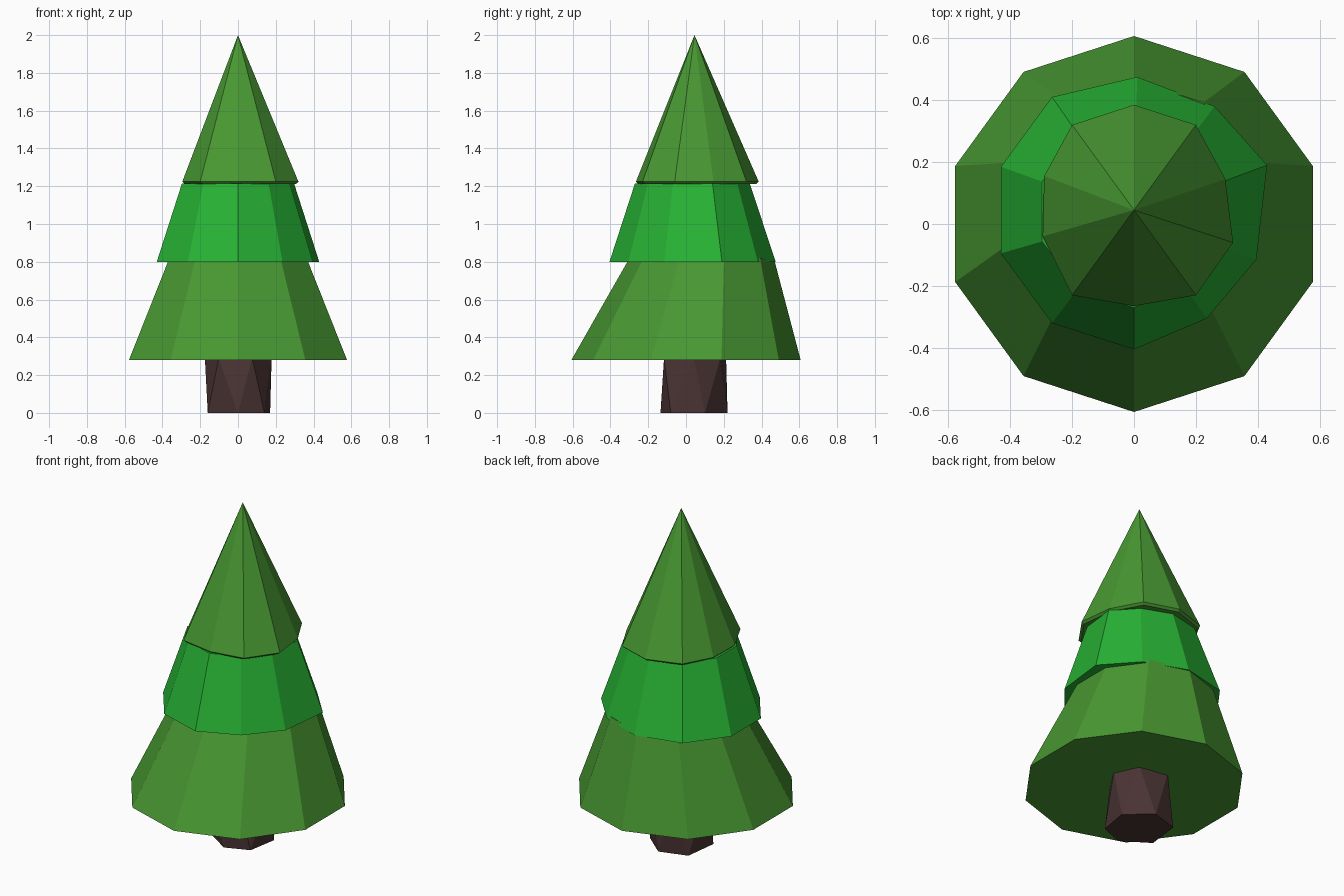
import bpy
import bmesh
from math import cos, sin, radians

if "Cube" in bpy.data.objects:
    bpy.data.objects.remove(bpy.data.objects["Cube"], do_unlink=True)


def material(name, rgb):
    mat = bpy.data.materials.new(name)
    mat.use_nodes = True
    mat.diffuse_color = (*rgb, 1)
    mat.node_tree.nodes["Principled BSDF"].inputs["Base Color"].default_value = (*rgb, 1)
    return mat


def ring(points, z, scale=1.0, centre=0.0, shift=0.0):
    """Lift an outline to height z, scaled about (0, centre) and moved back by shift."""
    return [(x * scale, centre + (y - centre) * scale + shift, z) for x, y in points]


def polygon(angles, radius, centre=0.0):
    return [(radius * cos(radians(a)), centre + radius * sin(radians(a))) for a in angles]


def loft(name, rings, mat, apex=None, twisted=False):
    """Skin a stack of rings, closing the bottom and the top (flat or to an apex)."""
    bm = bmesh.new()
    loops = [[bm.verts.new(p) for p in r] for r in rings]
    n = len(loops[0])
    bm.faces.new(loops[0])
    for low, high in zip(loops, loops[1:]):
        for i in range(n):
            j = (i + 1) % n
            if twisted:
                bm.faces.new((low[i], high[j], high[i]))
                bm.faces.new((low[i], low[j], high[j]))
            else:
                bm.faces.new((low[i], low[j], high[j], high[i]))
    if apex:
        tip = bm.verts.new(apex)
        for i in range(n):
            bm.faces.new((loops[-1][i], loops[-1][(i + 1) % n], tip))
    else:
        bm.faces.new(loops[-1])
    bmesh.ops.recalc_face_normals(bm, faces=bm.faces)
    mesh = bpy.data.meshes.new(name)
    bm.to_mesh(mesh)
    bm.free()
    mesh.materials.append(mat)
    obj = bpy.data.objects.new(name, mesh)
    bpy.context.collection.objects.link(obj)


leaf = material("leaf green", (0.065, 0.314, 0.032))
bright = material("bright green", (0.020, 0.445, 0.034))
bark = material("dark bark", (0.069, 0.034, 0.034))

# Trunk: rough six-sided post, twisted half a step
trunk_base = [(.14, -.08), (.17, .10), (.03, .22), (-.135, .17), (-.16, -.03), (0, -.135)]
trunk_top = polygon([-65, -1, 50, 110, 170, 235], .178, .045)
loft("trunk", [ring(trunk_base, 0), ring(trunk_top, .29)], bark, twisted=True)

# Lower tier: wide ten-sided skirt leaning back
skirt = polygon(range(90, 450, 36), .607)
loft("lower_branches", [ring(skirt, .28), ring(skirt, .82, .629, 0, .083)], leaf)

# Middle tier: slightly uneven ring
middle = [(.01, .475), (-.265, .41), (-.43, .185), (-.43, -.095), (-.265, -.32),
          (0, -.405), (.235, -.305), (.395, -.115), (.43, .19), (.26, .38)]
loft("middle_branches", [ring(middle, .80), ring(middle, 1.215, .69, .03)], bright)

# Top tier: cone with a thin sloping underside
crown = [(0, .385), (-.2, .32), (-.29, .155), (-.295, -.04), (-.2, -.23),
         (0, -.265), (.2, -.23), (.32, -.06), (.295, .145), (.2, .32)]
loft("top_branches", [ring(crown, 1.212, .96, .045), ring(crown, 1.224)], leaf, apex=(0, .045, 2))
